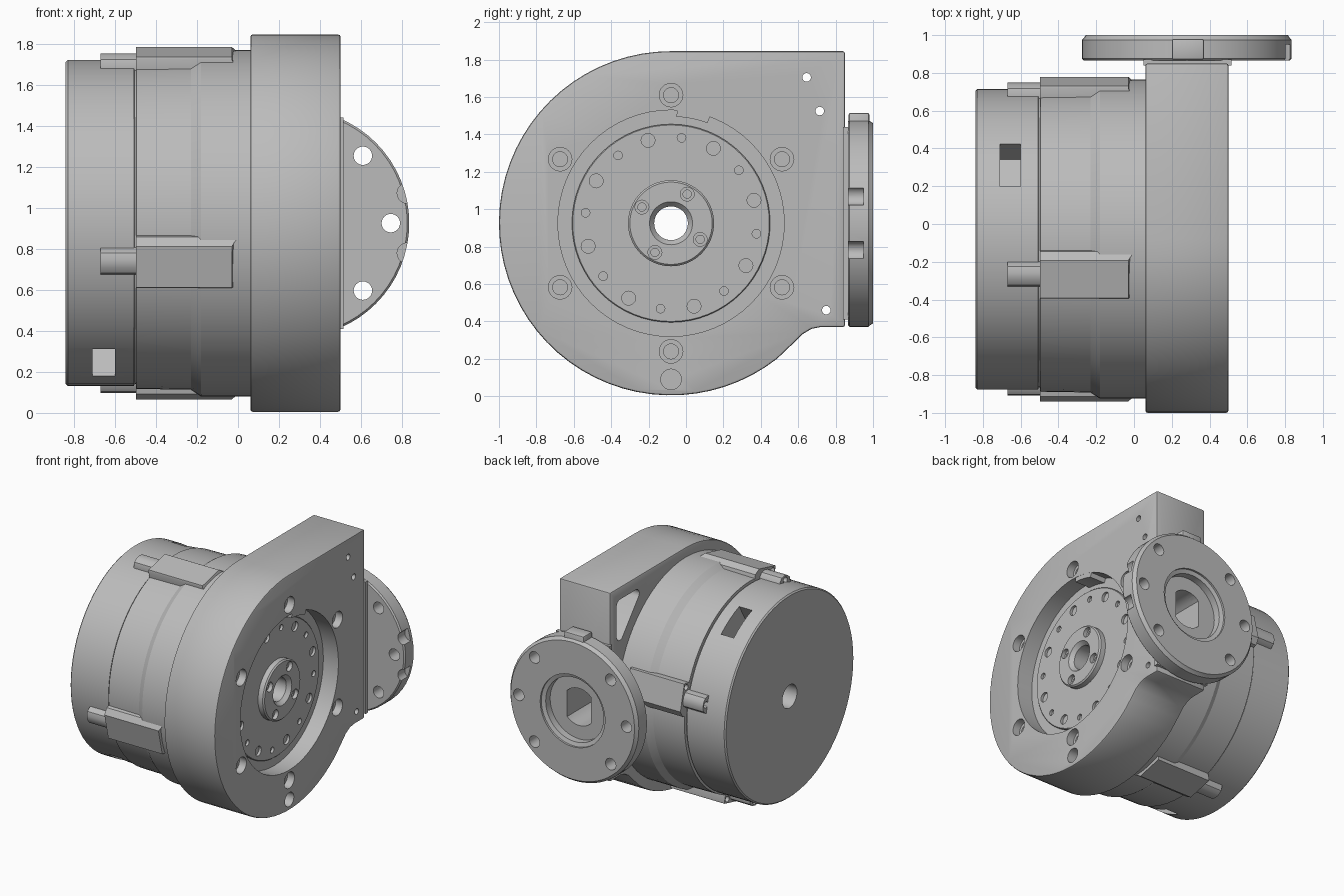
import bpy, bmesh
from math import sin, cos, radians, pi

if "Cube" in bpy.data.objects:
    bpy.data.objects.remove(bpy.data.objects["Cube"])

CY, CZ = -0.08, 0.925      # main axis, running along x
FX = 0.28                  # flange axis, running along y

grey = bpy.data.materials.new("machined grey")
grey.use_nodes = True
grey.diffuse_color = (0.5, 0.5, 0.5, 1)
grey.node_tree.nodes["Principled BSDF"].inputs["Base Color"].default_value = (0.5, 0.5, 0.5, 1)


def finish(name, bm):
    bmesh.ops.remove_doubles(bm, verts=bm.verts, dist=1e-5)
    bmesh.ops.recalc_face_normals(bm, faces=bm.faces)
    mesh = bpy.data.meshes.new(name)
    bm.to_mesh(mesh)
    bm.free()
    mesh.materials.append(grey)
    obj = bpy.data.objects.new(name, mesh)
    bpy.context.collection.objects.link(obj)
    return obj


def along(axis, t, u, v):
    return (t, u, v) if axis == "x" else (u, t, v)


def lathe(name, profile, axis="x", centers=((CY, CZ),), n=64):
    """Revolve a closed (position, radius) profile about each centre."""
    bm = bmesh.new()
    for cu, cv in centers:
        rings = [[bm.verts.new(along(axis, t, cu + r * cos(2 * pi * k / n), cv + r * sin(2 * pi * k / n)))
                  for k in range(n)] for t, r in profile]
        for i, a in enumerate(rings):
            b = rings[(i + 1) % len(rings)]
            if profile[i][1] == 0 and profile[(i + 1) % len(rings)][1] == 0:
                continue
            for k in range(n):
                m = (k + 1) % n
                bm.faces.new((a[k], a[m], b[m], b[k]))
    return finish(name, bm)


def prism(name, outline, lo, hi, axis="x"):
    bm = bmesh.new()
    ends = [[bm.verts.new(along(axis, t, u, v)) for u, v in outline] for t in (lo, hi)]
    bm.faces.new(ends[0])
    bm.faces.new(ends[1])
    n = len(outline)
    for k in range(n):
        m = (k + 1) % n
        bm.faces.new((ends[0][k], ends[0][m], ends[1][m], ends[1][k]))
    return finish(name, bm)


def box(name, x0, x1, y0, y1, z0, z1):
    return prism(name, [(y0, z0), (y1, z0), (y1, z1), (y0, z1)], x0, x1)


def rod(lo, hi, r):
    return [(lo, 0), (lo, r), (hi, r), (hi, 0)]


def ring(count, radius, start, cu=CY, cv=CZ):
    step = 360 / count
    return [(cu + radius * cos(radians(start + step * k)), cv + radius * sin(radians(start + step * k)))
            for k in range(count)]


def arc(cu, cv, r, a0, a1, n):
    return [(cu + r * cos(radians(a0 + (a1 - a0) * k / n)), cv + r * sin(radians(a0 + (a1 - a0) * k / n)))
            for k in range(n + 1)]


def radial(points, angle):
    """Turn (tangent, radius) points into y, z around the main axis."""
    c, s = cos(radians(angle)), sin(radians(angle))
    return [(CY + r * c - t * s, CZ + r * s + t * c) for t, r in points]


def apply(obj, mod):
    bpy.context.view_layer.objects.active = obj
    bpy.ops.object.modifier_apply(modifier=mod.name)


def bevel(obj, width):
    mod = obj.modifiers.new("bevel", "BEVEL")
    mod.width, mod.segments, mod.limit_method, mod.angle_limit = width, 2, "ANGLE", radians(40)
    apply(obj, mod)


def cut(obj, cutter):
    cutter.hide_render = True
    mod = obj.modifiers.new("cut", "BOOLEAN")
    mod.operation, mod.solver, mod.object = "DIFFERENCE", "EXACT", cutter
    apply(obj, mod)
    bpy.data.objects.remove(cutter)


# Gear housing: round plate with one square corner
outline = arc(CY, CZ, 0.92, 90, 308, 44)
outline += [(0.56, 0.27), (0.62, 0.33), (0.67, 0.36), (0.72, 0.37), (0.85, 0.37), (0.85, 1.845)]
housing = prism("gear_housing", outline, 0.06, 0.5)
bevel(housing, 0.012)
cut(housing, lathe("recess_cutter", [(0, 0), (0, 0.09), (0.37, 0.09), (0.37, 0.605), (0.6, 0.605), (0.6, 0)]))
cut(housing, lathe("bolt_cutter", [(0.36, 0), (0.36, 0.04), (0.44, 0.04), (0.44, 0.063), (0.6, 0.063), (0.6, 0)],
                   centers=ring(6, 0.685, 30), n=24))
cut(housing, lathe("plug_cutter", rod(0.4, 0.6, 0.055), centers=[(CY, 0.09)], n=24))
pocket = arc(0.73, 1.47, 0.04, -130, 0, 6) + arc(0.73, 1.71, 0.04, 0, 90, 5) + arc(0.53, 1.71, 0.04, 90, 230, 6)
cut(housing, prism("pocket_cutter", pocket, 0, 0.4))
cut(housing, lathe("pin_cutter", rod(-0.1, 0.6, 0.023),
                   centers=[(0.645, 1.705), (0.715, 1.525), (0.75, 0.46)], n=16))

# Stop tab on the recess wall
prism("stop_tab", arc(CY, CZ, 0.57, 70, 87, 5) + arc(CY, CZ, 0.62, 87, 70, 5), 0.36, 0.499)

# Output rotor with raised hub
rotor = lathe("output_rotor", [(0.35, 0.09), (0.35, 0.53), (0.385, 0.53), (0.39, 0.525), (0.39, 0.23),
                               (0.43, 0.23), (0.44, 0.22), (0.44, 0.115), (0.41, 0.09)])
cut(rotor, lathe("large_hole_cutter", rod(0.36, 0.5, 0.037), centers=ring(8, 0.46, 15.5), n=20))
cut(rotor, lathe("small_hole_cutter", rod(0.36, 0.5, 0.023), centers=ring(8, 0.46, 38), n=16))
cut(rotor, lathe("hub_screw_cutter", [(0.37, 0), (0.37, 0.022), (0.41, 0.022), (0.41, 0.037), (0.5, 0.037), (0.5, 0)],
                 centers=ring(4, 0.178, 61), n=20))

# Motor body with stepped rings and a central bore
body = lathe("motor_body", [(-0.84, 0.09), (-0.84, 0.785), (-0.83, 0.795), (-0.507, 0.795), (-0.505, 0.785),
                            (-0.498, 0.785), (-0.496, 0.808), (-0.23, 0.812), (-0.18, 0.845),
                            (0.09, 0.845), (0.09, 0.09)], n=72)
for angle in (60, 240):
    window = radial([(-0.13, 0.62), (0.13, 0.62), (0.13, 0.9), (-0.13, 0.9)], angle)
    cut(body, prism("window_cutter", window, -0.71, -0.6))

# Four bolt lugs, each a wide block with a narrow nose
for k in range(4):
    angle = 103.5 + 90 * k
    lug = prism("bolt_lug", radial([(-0.13, 0.78), (-0.13, 0.825), (-0.09, 0.862), (0.115, 0.862),
                                    (0.12, 0.85), (0.12, 0.78)], angle), -0.497, 0.0)
    for v in lug.data.vertices:
        out = (v.co.y - CY) * cos(radians(angle)) + (v.co.z - CZ) * sin(radians(angle))
        if v.co.x > -0.1 and out > 0.845:
            v.co.x -= 0.03
    nose = prism("lug_nose", radial([(-0.066, 0.77), (-0.066, 0.8), (-0.05, 0.833), (-0.02, 0.847),
                                     (0.02, 0.847), (0.05, 0.833), (0.066, 0.8), (0.066, 0.77)], angle), -0.67, -0.49)
    cut(nose, lathe("nose_hole_cutter", rod(-0.7, -0.6, 0.024), centers=radial([(0, 0.813)], angle), n=16))
    cut(lug, lathe("lug_hole_cutter", rod(-0.55, -0.43, 0.022), centers=radial([(0.088, 0.83)], angle), n=16))

# Side flange with stepped centre recess, bolt holes and rim notches
flange = lathe("side_flange", [(0.865, 0), (0.865, 0.545), (0.875, 0.555), (0.975, 0.555), (0.985, 0.545),
                               (1.0, 0.535), (1.0, 0)], "y", [(FX, CZ)])
cut(flange, lathe("dish_cutter", [(0.92, 0), (0.92, 0.25), (0.975, 0.25), (0.985, 0.28), (1.1, 0.28), (1.1, 0)],
                  "y", [(FX, CZ)], 48))
holes = [p for p in ring(8, 0.465, 0, FX, CZ) if abs(p[0] - FX) > 0.1]
cut(flange, lathe("flange_hole_cutter", rod(0.8, 1.1, 0.045), "y", holes, 24))
notches = [(FX + 0.565 * cos(radians(a)), CZ + 0.565 * sin(radians(a))) for a in (-15, 15)]
cut(flange, lathe("notch_cutter", rod(0.8, 0.95, 0.05), "y", notches, 20))

# Neck plate joining flange and housing, and the locating tab
neck = box("flange_neck", 0.05, 0.515, 0.84, 0.87, 0.41, 1.44)
tab = box("locating_tab", 0.2, 0.37, 0.87, 0.98, 1.38, 1.515)
bevel(tab, 0.01)

# Flat-sided cable opening through flange, neck and housing
for part in (flange, neck, housing):
    slot = [(max(FX - 0.11, min(FX + 0.11, u)), v) for u, v in arc(FX, CZ, 0.145, 5, 355, 35)]
    keep = []
    for u, v in slot:
        flat = abs(abs(u - FX) - 0.11) < 1e-6
        if not (flat and abs(v - CZ) < 0.085):
            keep.append((u, v))
    cut(part, prism("cable_slot_cutter", keep, 0.62, 1.05, "y"))

# Smooth curved walls while keeping machined edges crisp
bpy.ops.object.select_all(action="DESELECT")
for obj in bpy.context.scene.objects:
    if obj.type == "MESH" and obj.data.materials and obj.data.materials[0] == grey:
        obj.select_set(True)
        bpy.context.view_layer.objects.active = obj
bpy.ops.object.shade_smooth_by_angle(angle=radians(30))
